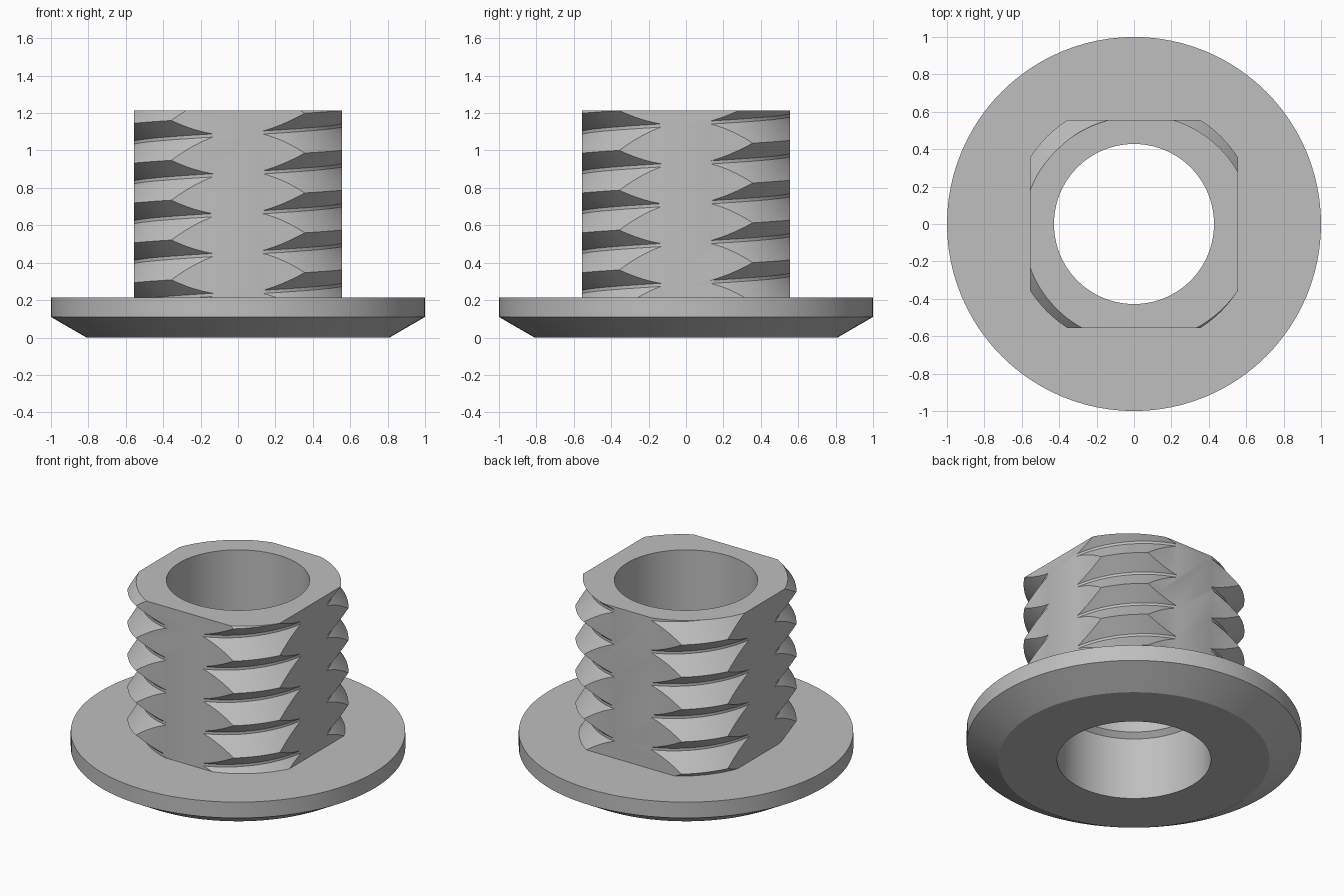
import bpy, bmesh, math
from mathutils import Vector

cube = bpy.data.objects.get("Cube")
if cube:
    bpy.data.objects.remove(cube, do_unlink=True)

SEGMENTS = 96
PITCH = 0.213
HEIGHT = 1.213
FLAT = 0.555           # distance of the four flats from the axis
CREST, ROOT = 0.66, 0.571
FLANGE_TOP = 0.215

steel = bpy.data.materials.new("plain_grey")
steel.use_nodes = True
grey = (0.52, 0.52, 0.52, 1)
steel.diffuse_color = grey
steel.node_tree.nodes["Principled BSDF"].inputs["Base Color"].default_value = grey


def finish(bm, name):
    bmesh.ops.recalc_face_normals(bm, faces=bm.faces)
    mesh = bpy.data.meshes.new(name)
    bm.to_mesh(mesh)
    bm.free()
    mesh.materials.append(steel)
    obj = bpy.data.objects.new(name, mesh)
    bpy.context.collection.objects.link(obj)
    return obj


def select_only(obj):
    bpy.ops.object.select_all(action="DESELECT")
    obj.select_set(True)
    bpy.context.view_layer.objects.active = obj


def lathe(name, profile, closed):
    """Turn a (radius, z) profile about the z axis, capping it if it is open."""
    bm = bmesh.new()
    rings = []
    for r, z in profile:
        angles = [math.tau * i / SEGMENTS for i in range(SEGMENTS)]
        rings.append([bm.verts.new((r * math.cos(a), r * math.sin(a), z)) for a in angles])
    pairs = list(zip(rings, rings[1:]))
    if closed:
        pairs.append((rings[-1], rings[0]))
    else:
        bm.faces.new(rings[0])
        bm.faces.new(rings[-1])
    for low, high in pairs:
        for i in range(SEGMENTS):
            j = (i + 1) % SEGMENTS
            bm.faces.new((low[i], low[j], high[j], high[i]))
    return finish(bm, name)


def slice_and_cap(bm, point, normal):
    """Remove everything beyond a plane and close the cut."""
    cut = bmesh.ops.bisect_plane(bm, geom=bm.verts[:] + bm.edges[:] + bm.faces[:],
                                 dist=1e-6, plane_co=point, plane_no=normal,
                                 clear_outer=True)["geom_cut"]
    edges = [e for e in cut if isinstance(e, bmesh.types.BMEdge) and e.is_boundary]
    bmesh.ops.edgeloop_fill(bm, edges=edges)


# Threaded sleeve: helical columns joined round, one pitch up at the seam
tooth = [(ROOT, -0.1), (ROOT, -0.083), (CREST, 0.0)]
first_crest = 1.02 - 7 * PITCH
bm = bmesh.new()
columns = []
for i in range(SEGMENTS):
    a = math.tau * i / SEGMENTS
    rise = PITCH * i / SEGMENTS
    columns.append([bm.verts.new((r * math.cos(a), r * math.sin(a),
                                  first_crest + turn * PITCH + rise + z))
                    for turn in range(11) for r, z in tooth])
for i in range(SEGMENTS):
    left, right = columns[i], columns[(i + 1) % SEGMENTS]
    if i == SEGMENTS - 1:
        right = right[len(tooth):]
    for k in range(len(right) - 1):
        bm.faces.new((left[k], right[k], right[k + 1], left[k + 1]))
slice_and_cap(bm, Vector((0, 0, HEIGHT)), Vector((0, 0, 1)))
slice_and_cap(bm, Vector((0, 0, FLANGE_TOP - 0.01)), Vector((0, 0, -1)))
for side in ((1, 0, 0), (-1, 0, 0), (0, 1, 0), (0, -1, 0)):
    slice_and_cap(bm, Vector(side) * FLAT, Vector(side))
sleeve = finish(bm, "threaded_sleeve")

# Bore, slightly wider at the lower end
bore = lathe("bore_cutter", [(0.46, -0.1), (0.46, 0.41), (0.428, 0.44), (0.428, 1.4)], False)
bore.hide_render = True
cut = sleeve.modifiers.new("bore", "BOOLEAN")
cut.operation = "DIFFERENCE"
cut.solver = "EXACT"
cut.object = bore
select_only(sleeve)
bpy.ops.object.modifier_apply(modifier=cut.name)
bpy.data.objects.remove(bore, do_unlink=True)

# Flange with a chamfered underside
flange = lathe("flange", [(0.46, 0), (0.81, 0), (1, 0.11), (1, FLANGE_TOP),
                          (0.46, FLANGE_TOP)], True)

for part in (sleeve, flange):
    select_only(part)
    bpy.ops.object.shade_smooth_by_angle(angle=math.radians(28))
